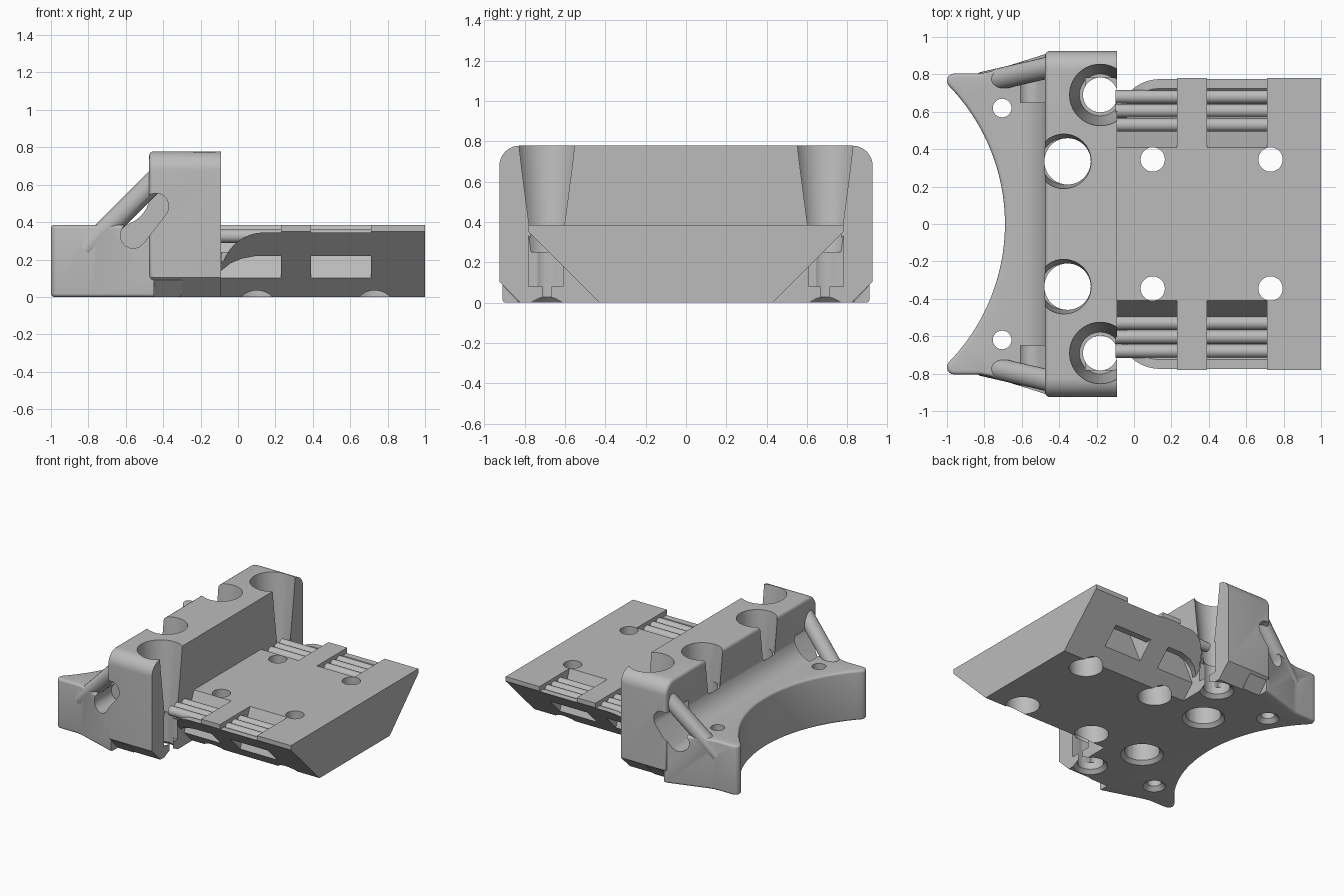
import bpy, bmesh
from math import sin, cos, pi, radians, sqrt
from mathutils import Vector

cube = bpy.data.objects.get("Cube")
if cube:
    bpy.data.objects.remove(cube, do_unlink=True)

grey = bpy.data.materials.new("plain grey")
grey.use_nodes = True
COLOUR = (0.5, 0.5, 0.5, 1)
grey.diffuse_color = COLOUR
grey.node_tree.nodes["Principled BSDF"].inputs["Base Color"].default_value = COLOUR


def finish(name, bm):
    bmesh.ops.recalc_face_normals(bm, faces=bm.faces)
    mesh = bpy.data.meshes.new(name)
    bm.to_mesh(mesh)
    bm.free()
    mesh.materials.append(grey)
    ob = bpy.data.objects.new(name, mesh)
    bpy.context.collection.objects.link(ob)
    return ob


def prism(name, pts, axis, lo, hi, bevel=0, rule=None):
    """Extrude a flat outline along an axis, optionally rounding chosen edges."""
    bm = bmesh.new()
    place = {"X": lambda p, a: (a, p[0], p[1]),
             "Y": lambda p, a: (p[0], a, p[1]),
             "Z": lambda p, a: (p[0], p[1], a)}[axis]
    rings = [[bm.verts.new(place(p, a)) for p in pts] for a in (lo, hi)]
    n = len(pts)
    bm.faces.new(rings[0])
    bm.faces.new(rings[1])
    for i in range(n):
        j = (i + 1) % n
        bm.faces.new((rings[0][i], rings[0][j], rings[1][j], rings[1][i]))
    if bevel:
        bmesh.ops.recalc_face_normals(bm, faces=bm.faces)
        edges = [e for e in bm.edges if rule(e)]
        bmesh.ops.bevel(bm, geom=edges, offset=bevel, segments=4,
                        profile=0.5, affect="EDGES")
    return finish(name, bm)


def cone(name, start, end, r1, r2, sides=40):
    """Round bar or tapered plug between two points."""
    a, b = Vector(start), Vector(end)
    bm = bmesh.new()
    bmesh.ops.create_cone(bm, cap_ends=True, segments=sides, radius1=r1,
                          radius2=r2, depth=(b - a).length)
    turn = Vector((0, 0, 1)).rotation_difference(b - a).to_matrix()
    bmesh.ops.rotate(bm, matrix=turn, verts=bm.verts)
    bmesh.ops.translate(bm, vec=(a + b) / 2, verts=bm.verts)
    return finish(name, bm)


def arc(cx, cy, r, a0, a1, n=10):
    return [(cx + r * cos(radians(a0 + (a1 - a0) * i / n)),
             cy + r * sin(radians(a0 + (a1 - a0) * i / n))) for i in range(n + 1)]


def combine(tool, operation):
    mod = body.modifiers.new("join", "BOOLEAN")
    mod.operation = operation
    mod.solver = "EXACT"
    mod.object = tool
    bpy.context.view_layer.objects.active = body
    bpy.ops.object.modifier_apply(modifier=mod.name)
    bpy.data.objects.remove(tool, do_unlink=True)


def add(tool):
    combine(tool, "UNION")


def cut(tool):
    combine(tool, "DIFFERENCE")


def mirrored(pts):
    return pts + [(-y, z) for y, z in reversed(pts)]


def side(s, lo, hi):
    return (lo, hi) if s > 0 else (-hi, -lo)


# Upright block with rounded shoulders
BACK, FRONT = -0.475, -0.09
shoulder = [(0.82, 0), (0.925, 0.105)] + arc(0.825, 0.678, 0.1, 0, 90)
body = prism("mount_body", mirrored(shoulder), "X", BACK, FRONT, 0.025,
             lambda e: all(v.co.x < BACK + 0.01 for v in e.verts))

# Rear wing with a concave cradle and blunt horns
R = 1.06
sweep = arc(-0.69 - R, 0, R, -44.2, 44.2, 40)
half = arc(-0.96, 0.765, 0.04, 200, 90, 5)
half += [(-0.82, 0.805), (-0.77, 0.815), (-0.47, 0.91), (-0.3, 0.91)]
other = [(x, -y) for x, y in reversed(half)]
add(prism("rear_wing", sweep + half + other, "Z", 0, 0.385, 0.018,
          lambda e: abs(e.verts[0].co.z - e.verts[1].co.z) < 0.001))
for s in (1, -1):
    # keep the wing inside the block's lower chamfer
    cut(prism("chamfer", [(s * 0.82, -0.01), (s * 0.94, 0.12), (s * 0.94, -0.01)],
              "X", -0.45, FRONT + 0.01))

# Concave fillet between wing and block
fillet = arc(-0.645, 0.555, 0.175, -90, 0) + [(-0.4, 0.555), (-0.4, 0.36), (-0.645, 0.36)]
add(prism("fillet", fillet, "Y", -0.83, 0.83))

# Dovetail tongue
tail = [(0.43, 0), (0.45, 0.02), (0.78, 0.35), (0.78, 0.385)]
add(prism("tongue", mirrored(tail), "X", -0.3, 1))

pocket = [(0.41, 0.45), (0.41, 0.385), (0.53, 0.1), (0.535, 0.14), (0.6, 0.22),
          (0.725, 0.345), (0.82, 0.345), (0.82, 0.45)]
curved_window = [(-0.09, 0.005), (-0.04, 0.05), (0.02, 0.085), (0.1, 0.1), (0.23, 0.1),
                 (0.23, 0.22), (0.1, 0.22), (0.02, 0.205), (-0.04, 0.18), (-0.09, 0.14)]
plain_window = [(0.39, 0.1), (0.71, 0.1), (0.71, 0.22), (0.39, 0.22)]
strip_relief = arc(0.14, 0.115, 0.23, 178, 90) + [(0.14, 0.36), (-0.09, 0.36)]
BAYS = ((FRONT, 0.23), (0.39, 0.71))

for s in (1, -1):
    # Pockets, side windows and curved strap channel
    for lo, hi in BAYS:
        cut(prism("pocket", [(s * y, z) for y, z in pocket], "X", lo, hi))
    for outline in (curved_window, plain_window):
        cut(prism("window", outline, "Y", *side(s, 0.53, 0.85)))
    cut(prism("strip_relief", strip_relief, "Y", *side(s, 0.62, 0.85)))
    cut(prism("strap_channel", [(s * 0.61, 0.08), (s * 0.78, 0.08),
                                (s * 0.78, 0.33), (s * 0.61, 0.23)], "X", -0.26, FRONT + 0.001))

    # Diagonal strut with a slot behind it
    slot = [(-0.56, 0.33), (-0.44, 0.485)]
    capsule = arc(*slot[0], 0.07, 142, 322, 8) + arc(*slot[1], 0.07, -38, 142, 8)
    cut(prism("strut_slot", capsule, "Y", *side(s, 0.65, 0.96)))
    add(cone("strut", (-0.81, s * 0.755, 0.255), (-0.42, s * 0.845, 0.645), 0.058, 0.058, 24))

    # Tapered front sockets, with through holes
    x, y = -0.18, s * 0.69
    cut(cone("socket", (x, y, 0.25), (x, y, 0.8), 0.112, 0.167))
    cut(cone("socket_hole", (x, y, -0.1), (x, y, 0.3), 0.093, 0.093))
    cut(cone("socket_chamfer", (x, y, -0.02), (x, y, 0.03), 0.14, 0.09))

    # Large vertical holes breaking through the rear face
    x, y = -0.355, s * 0.335
    cut(cone("large_hole", (x, y, -0.1), (x, y, 0.9), 0.124, 0.124))
    cut(cone("large_chamfer", (x, y, -0.02), (x, y, 0.03), 0.17, 0.12))
    cut(cone("large_lead_in", (x - 0.02, y, 0.5), (x - 0.02, y, 0.8), 0.122, 0.148))

    # Wing pin holes
    x, y = -0.705, s * 0.62
    cut(cone("pin_hole", (x, y, -0.1), (x, y, 0.6), 0.05, 0.05, 24))
    cut(cone("pin_chamfer", (x, y, -0.02), (x, y, 0.03), 0.1, 0.05, 24))

    # Tongue bolt holes, widened underneath
    for x in (0.1, 0.73):
        cut(cone("bolt_hole", (x, s * 0.345, -0.1), (x, s * 0.345, 0.5), 0.065, 0.065, 32))
        cut(cone("bolt_recess", (x, s * 0.345, -0.1), (x, s * 0.345, 0.15), 0.12, 0.12, 32))

parts = [body]

# Guide bars across the pockets
for s in (1, -1):
    for lo, hi in BAYS:
        for y in (0.53, 0.605, 0.68):
            parts.append(cone("guide_bar", (lo - 0.01, s * y, 0.325),
                              (hi + 0.01, s * y, 0.325), 0.036, 0.036, 16))

bpy.ops.object.select_all(action="DESELECT")
for ob in parts:
    ob.select_set(True)
bpy.context.view_layer.objects.active = body
bpy.ops.object.shade_smooth_by_angle(angle=radians(30))
